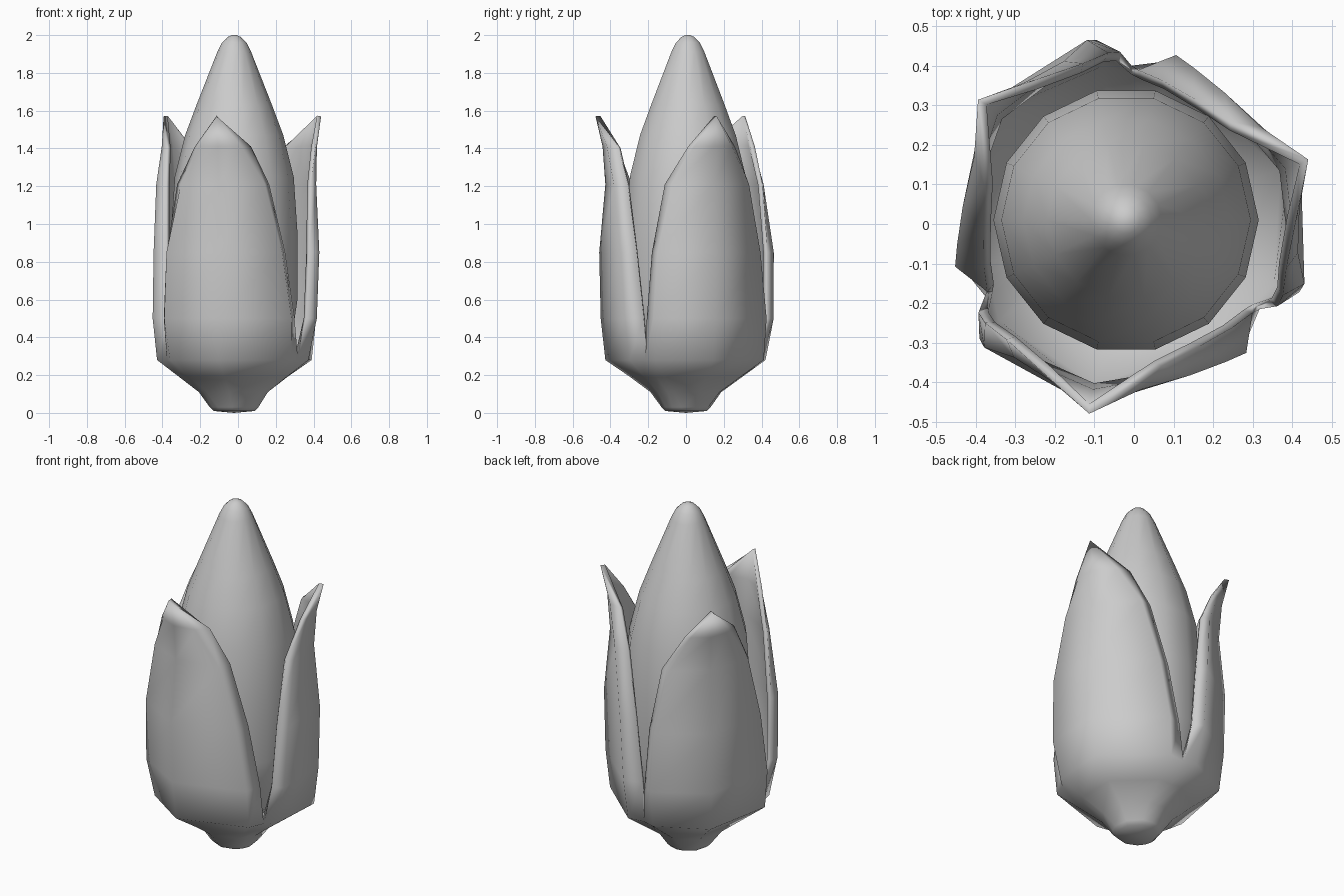
import bpy, bmesh, math
from mathutils import Vector

cube = bpy.data.objects.get("Cube")
if cube:
    bpy.data.objects.remove(cube)

grey = bpy.data.materials.new("plain_grey")
grey.use_nodes = True
grey.diffuse_color = (0.6, 0.6, 0.6, 1)
grey.node_tree.nodes["Principled BSDF"].inputs["Base Color"].default_value = (0.6, 0.6, 0.6, 1)


def polar(centre, angle, radius, z):
    a = math.radians(angle)
    return Vector((centre[0] + radius * math.cos(a), centre[1] + radius * math.sin(a), z))


def finish(bm, name, angle):
    bmesh.ops.recalc_face_normals(bm, faces=bm.faces)
    mesh = bpy.data.meshes.new(name)
    bm.to_mesh(mesh)
    bm.free()
    mesh.materials.append(grey)
    obj = bpy.data.objects.new(name, mesh)
    bpy.context.collection.objects.link(obj)
    bpy.ops.object.select_all(action="DESELECT")
    obj.select_set(True)
    bpy.context.view_layer.objects.active = obj
    bpy.ops.object.shade_smooth_by_angle(angle=math.radians(angle))
    return obj


def lathe(name, centre, profile, sides):
    """Closed surface of revolution from (radius, z) points."""
    bm = bmesh.new()
    rings = [[bm.verts.new(polar(centre, 360 * i / sides, r, z)) for i in range(sides)]
             for r, z in profile]
    for low, high in zip(rings, rings[1:]):
        for i in range(sides):
            j = (i + 1) % sides
            bm.faces.new((low[i], low[j], high[j], high[i]))
    bm.faces.new(rings[0])
    bm.faces.new(rings[-1])
    return finish(bm, name, 60)


# Tapered inner core
lathe("core", (-0.02, 0.01), [(0.15, 0.19), (0.29, 0.3), (0.335, 0.6), (0.335, 0.95),
      (0.315, 1.25), (0.26, 1.47), (0.2, 1.63), (0.09, 1.91), (0.065, 1.96),
      (0.035, 1.99), (0.012, 2.0)], 14)

# Leaf rows from the bottom: height, then (angle, radius) of
# left edge, left fold, middle, right fold, right edge.
# Neighbouring edges coincide in the lowest five rows, forming one cup.
LEAF_ROWS = [
    (0.01, (-52, .11), (-30, .11), (5, .11), (45, .11), (68, .11)),
    (0.03, (-52, .13), (-30, .13), (5, .13), (45, .13), (68, .13)),
    (0.11, (-52, .18), (-40, .19), (3, .19), (50, .19), (68, .18)),
    (0.19, (-52, .29), (-42, .30), (1, .30), (54, .30), (68, .29)),
    (0.28, (-52, .40), (-42, .425), (0, .435), (56, .425), (68, .41)),
    (0.50, (-48, .435), (-41, .47), (0, .46), (54, .445), (66, .39)),
    (0.85, (-44, .435), (-38, .475), (0, .468), (47, .43), (57, .375)),
    (1.21, (-35, .42), (-29, .44), (0, .435), (34, .415), (42, .36)),
    (1.41, (-18, .43), (-14, .44), (0, .45), (16, .42), (25, .37)),
]
AXIS = (-0.02, 0.0)


def husk_leaf(bm, heading):
    rows = [[bm.verts.new(polar(AXIS, heading + a, r, z)) for a, r in cols]
            for z, *cols in LEAF_ROWS]
    for low, high in zip(rows, rows[1:]):
        for i in range(4):
            bm.faces.new((low[i], low[i + 1], high[i + 1], high[i]))
    tip = bm.verts.new(polar(AXIS, heading, 0.488, 1.57))
    foot = bm.verts.new(polar(AXIS, 0, 0, 0))
    for i in range(4):
        bm.faces.new((rows[-1][i], rows[-1][i + 1], tip))
        bm.faces.new((rows[0][i + 1], rows[0][i], foot))


# Three leaves growing out of one closed cup and stem
husk_bm = bmesh.new()
for k in range(3):
    husk_leaf(husk_bm, -101 + 120.5 * k)
bmesh.ops.remove_doubles(husk_bm, verts=husk_bm.verts, dist=0.018)
husk = finish(husk_bm, "husk_leaves", 75)
shell = husk.modifiers.new("thickness", "SOLIDIFY")
shell.thickness = 0.025
shell.offset = -1
